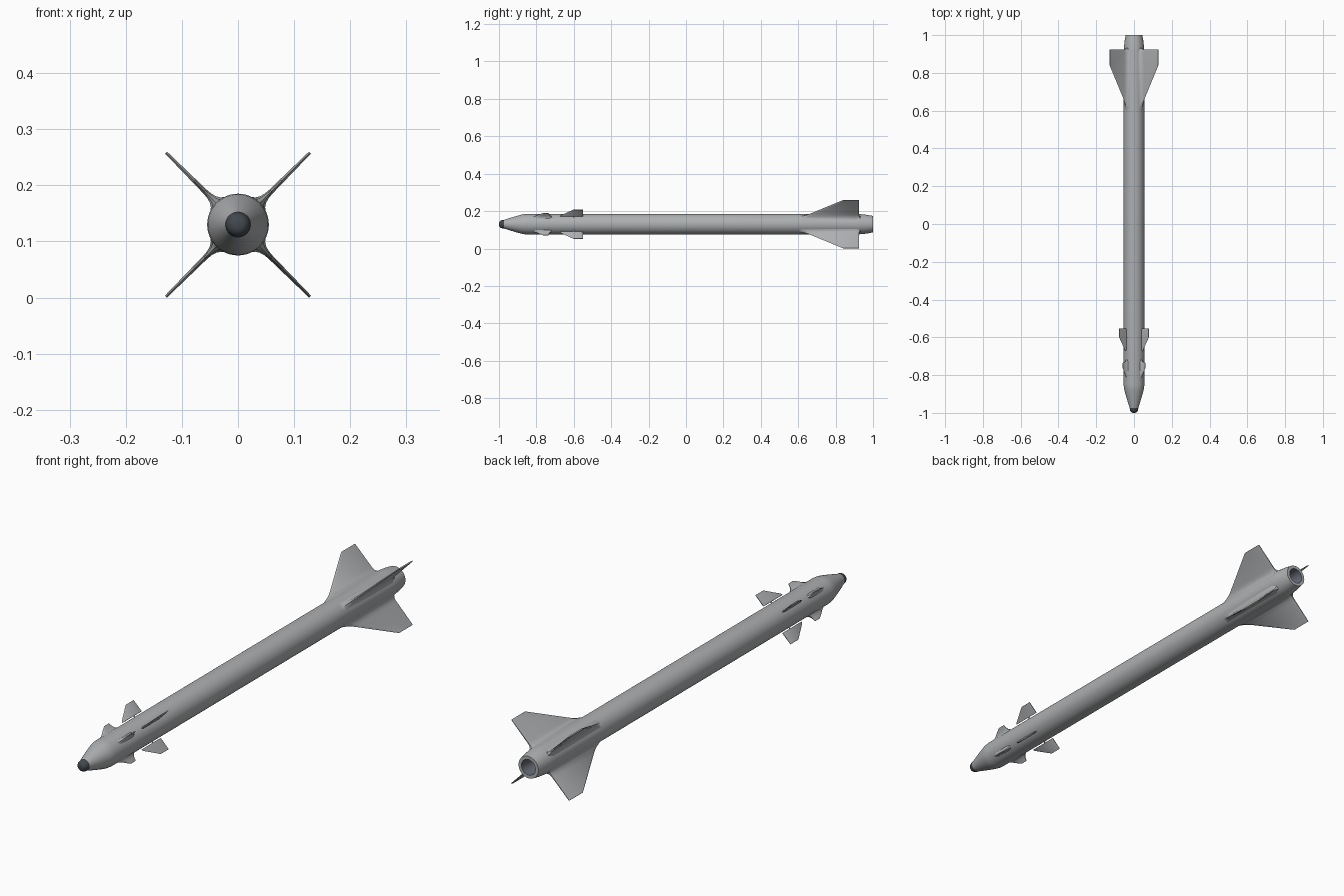
import bpy, bmesh, math
from mathutils import Vector

if "Cube" in bpy.data.objects:
    bpy.data.objects.remove(bpy.data.objects["Cube"])

ZC = 0.130      # height of the body axis
SEG = 48


def material(name, rgb):
    m = bpy.data.materials.new(name)
    m.diffuse_color = (*rgb, 1)
    m.use_nodes = True
    m.node_tree.nodes["Principled BSDF"].inputs["Base Color"].default_value = m.diffuse_color
    return m


GREY = material("light grey paint", (0.42, 0.43, 0.44))
DARK = material("dark seeker glass", (0.055, 0.065, 0.075))
NOZZLE = material("nozzle lining", (0.13, 0.14, 0.17))


def finish(name, bm, mat, angle=30):
    bmesh.ops.remove_doubles(bm, verts=bm.verts, dist=1e-6)
    me = bpy.data.meshes.new(name)
    bm.to_mesh(me)
    bm.free()
    ob = bpy.data.objects.new(name, me)
    bpy.context.collection.objects.link(ob)
    me.materials.append(mat)
    bpy.ops.object.select_all(action='DESELECT')
    ob.select_set(True)
    bpy.context.view_layer.objects.active = ob
    bpy.ops.object.shade_smooth_by_angle(angle=math.radians(angle))
    return ob


def lathe(name, profile, mat):
    """Revolve (radius, y) points about the body axis, front to back."""
    bm = bmesh.new()
    rings = []
    for r, y in profile:
        n = 1 if r == 0 else SEG
        rings.append([bm.verts.new((r * math.cos(2 * math.pi * i / SEG), y,
                                    ZC + r * math.sin(2 * math.pi * i / SEG)))
                      for i in range(n)])
    for a, b in zip(rings, rings[1:]):
        for i in range(SEG):
            j = (i + 1) % SEG
            quad = [a[i % len(a)], a[j % len(a)], b[j % len(b)], b[i % len(b)]]
            bm.faces.new(list(dict.fromkeys(quad)))
    # faces wind so that outward normals follow the front-to-back direction
    bm.normal_update()
    f = max(bm.faces, key=lambda f: f.calc_area())
    c = f.calc_center_median() - Vector((0, 0, ZC))
    outward = f.normal.x * c.x + f.normal.z * c.z > 0
    if outward != (mat is not NOZZLE):
        bmesh.ops.reverse_faces(bm, faces=bm.faces)
    return finish(name, bm, mat)


def fins(name, stations, edge=0.1):
    """Four fins in an X, lofted through (radius, y front, y back, half thickness)."""
    for k, label in enumerate(("upper_right", "upper_left", "lower_left", "lower_right")):
        a = math.radians(45 + 90 * k)
        out = Vector((math.cos(a), 0, math.sin(a)))
        side = Vector((-math.sin(a), 0, math.cos(a)))
        bm = bmesh.new()
        rings = []
        for r, y0, y1, t in stations:
            c = y1 - y0
            sec = [(y0, 0), (y0 + c * edge, t), (y1 - c * edge, t), (y1, t * .4),
                   (y1, -t * .4), (y1 - c * edge, -t), (y0 + c * edge, -t)]
            rings.append([bm.verts.new(Vector((0, y, ZC)) + out * r + side * s)
                          for y, s in sec])
        for p, q in zip(rings, rings[1:]):
            for i in range(len(p)):
                j = (i + 1) % len(p)
                bm.faces.new((p[i], p[j], q[j], q[i]))
        bm.faces.new(rings[0])
        bm.faces.new(rings[-1])
        bmesh.ops.recalc_face_normals(bm, faces=bm.faces)
        finish(f"{name}_{label}", bm, GREY)


# seeker dome, body tube with tapered tail, hollow nozzle
lathe("seeker_dome", [(0, -1), (.008, -.9992), (.014, -.997), (.0185, -.992),
                      (.0215, -.985), (.023, -.974)], DARK)
lathe("body", [(.023, -.974), (.033, -.942), (.0425, -.91), (.050, -.883), (.0535, -.867),
               (.055, -.85), (.055, .915), (.0535, .935), (.0495, .97), (.044, 1),
               (.031, 1)], GREY)
lathe("nozzle", [(.031, 1), (.028, .97), (.024, .93), (0, .93)], NOZZLE)

# tail fins with fillets blended into the body
fins("tail_fin", [(.050, .58, .935, .020), (.056, .605, .93, .0125), (.063, .628, .926, .008),
                  (.072, .650, .925, .0055), (.082, .668, .925, .0045),
                  (.1815, .838, .925, .0025)], .06)

# steering fins standing just clear of the body
fins("steering_fin", [(.060, -.675, -.552, .0035), (.068, -.668, -.552, .0035),
                      (.110, -.602, -.552, .002)])

# pivots that carry the steering fins
for k in range(4):
    a = math.radians(45 + 90 * k)
    d = Vector((math.cos(a), 0, math.sin(a)))
    bm = bmesh.new()
    bmesh.ops.create_cone(bm, cap_ends=True, segments=16, radius1=.003, radius2=.003, depth=.016)
    bmesh.ops.transform(bm, verts=bm.verts, matrix=d.to_track_quat('Z', 'Y').to_matrix().to_4x4())
    bmesh.ops.translate(bm, verts=bm.verts, vec=d * .057 + Vector((0, -.60, ZC)))
    finish(f"fin_pivot_{k + 1}", bm, GREY)

# small fixed nose fins with blended roots
fins("nose_fin", [(.050, -.835, -.705, .013), (.056, -.815, -.718, .008),
                  (.063, -.800, -.727, .005), (.071, -.788, -.731, .0035),
                  (.084, -.765, -.735, .002)], .15)
